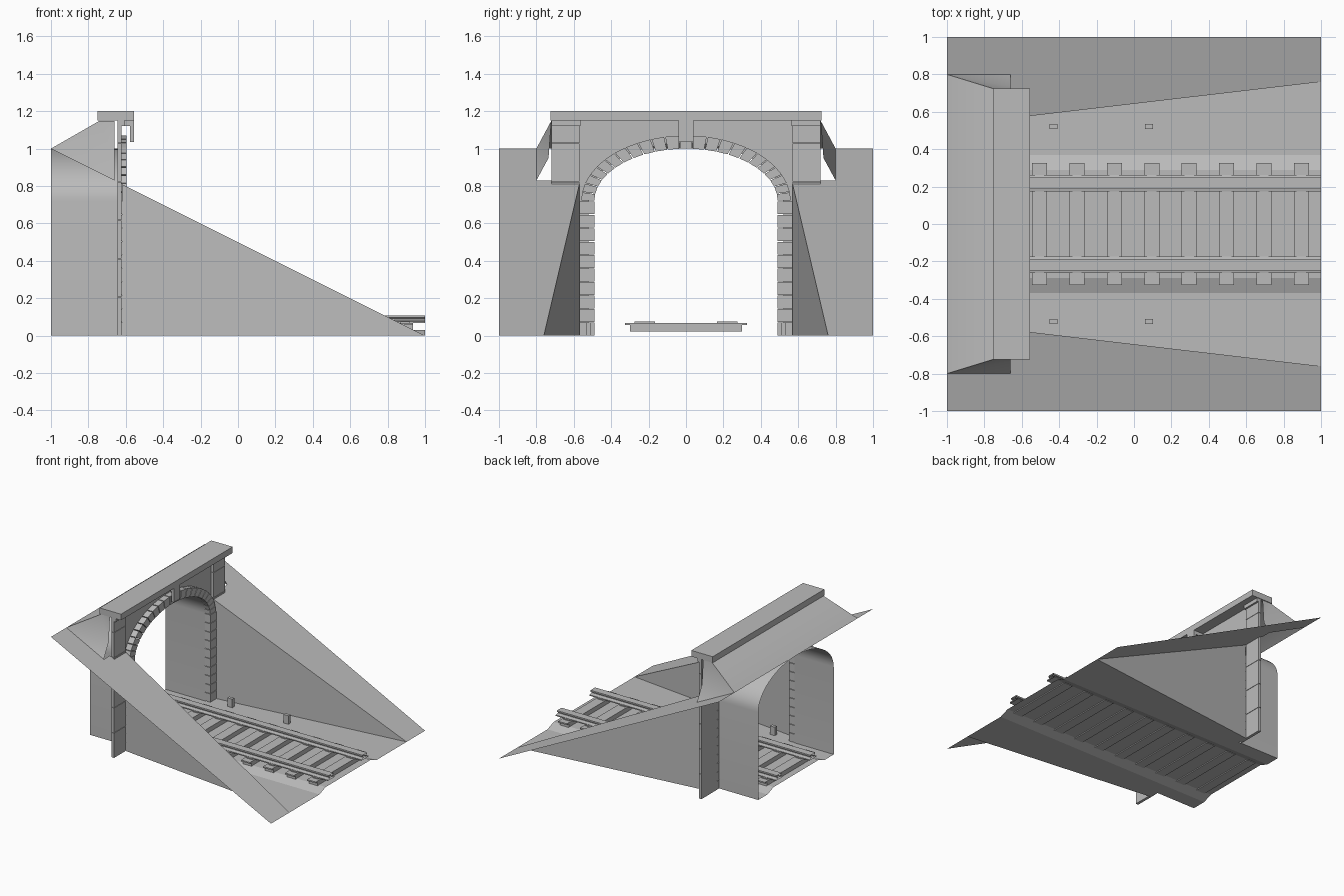
import bpy, bmesh, math
from mathutils import Vector

cube = bpy.data.objects.get("Cube")
if cube:
    bpy.data.objects.remove(cube, do_unlink=True)

grey = bpy.data.materials.new("stone_grey")
grey.use_nodes = True
COLOUR = (0.5, 0.5, 0.5, 1)
grey.diffuse_color = COLOUR
grey.node_tree.nodes["Principled BSDF"].inputs["Base Color"].default_value = COLOUR


def finish(name, bm, smooth=False):
    mesh = bpy.data.meshes.new(name)
    bm.to_mesh(mesh)
    bm.free()
    mesh.materials.append(grey)
    obj = bpy.data.objects.new(name, mesh)
    bpy.context.collection.objects.link(obj)
    if smooth:
        bpy.ops.object.select_all(action='DESELECT')
        obj.select_set(True)
        bpy.context.view_layer.objects.active = obj
        bpy.ops.object.shade_smooth_by_angle(angle=math.radians(30))
    return obj


def add_box(bm, x, y, z):
    """Closed box from (min, max) pairs."""
    verts = bmesh.ops.create_cube(bm, size=1)['verts']
    for v in verts:
        v.co = [lo + (c + 0.5) * (hi - lo) for c, (lo, hi) in zip(v.co, (x, y, z))]


def add_face(bm, points):
    bm.faces.new([bm.verts.new(p) for p in points])


def add_prism(bm, outline, x0, x1, caps=True, closed=True):
    """Extrude a (y, z) outline along x."""
    a = [bm.verts.new((x0, y, z)) for y, z in outline]
    b = [bm.verts.new((x1, y, z)) for y, z in outline]
    n = len(outline)
    for i in range(n if closed else n - 1):
        j = (i + 1) % n
        bm.faces.new((a[i], a[j], b[j], b[i]))
    if caps:
        bm.faces.new(a[::-1])
        bm.faces.new(b)
    bmesh.ops.recalc_face_normals(bm, faces=bm.faces)


def sided(y0, y1, s):
    return tuple(sorted((s * y0, s * y1)))


# Shared layout
WALL_X, PIER_X, RING_X = -0.645, -0.622, -0.595
SPRING = 0.72


def arch(t, grow=0.0):
    """Point on the tunnel arch, t from 0 to pi, grown outwards."""
    return ((0.49 + grow) * math.cos(t), SPRING + (0.28 + grow) * math.sin(t))


def hill_z(x):
    return (1 - x) / 2


# Ground with raised ballast bed
bm = bmesh.new()
bed = [(-0.37, 0), (-0.29, 0.03), (0.29, 0.03), (0.37, 0)]
add_prism(bm, bed, -1, 1, caps=False, closed=False)
for s in (-1, 1):
    add_face(bm, [(x, s * y, 0) for x, y in
                  ((-1, 0.37), (1, 0.37), (1, 0.76), (-0.62, 0.57), (-0.62, 0.49), (-1, 0.49))][::s])
finish("ground", bm)

# Sleepers with a wider top plate and rail chairs
bm = bmesh.new()
for i in range(10):
    x = -0.905 + 0.2 * i
    add_box(bm, (x - 0.04, x + 0.04), (-0.3, 0.3), (0.022, 0.056))
    add_box(bm, (x - 0.04, x + 0.04), (-0.325, 0.325), (0.056, 0.067))
    for s in (-1, 1):
        add_box(bm, (x - 0.025, x + 0.025), sided(0.165, 0.275, s), (0.067, 0.075))
finish("sleepers", bm)

# Rails, open at both ends
for s, side in ((-1, "right"), (1, "left")):
    bm = bmesh.new()
    half = [(0.045, 0.069), (0.045, 0.077), (0.014, 0.083), (0.014, 0.092),
            (0.03, 0.096), (0.03, 0.108)]
    outline = [(s * 0.218 + y, z) for y, z in half]
    outline += [(s * 0.218 - y, z) for y, z in reversed(half)]
    add_prism(bm, outline, -1, 1, caps=False)
    finish(side + "_rail", bm)

# Trackside posts
bm = bmesh.new()
for x in (-0.43, 0.08):
    for s in (-1, 1):
        add_box(bm, (x - 0.022, x + 0.022), sided(0.508, 0.535, s), (0, 0.07))
finish("trackside_posts", bm)

# Tunnel lining
bm = bmesh.new()
lining = [(0.49, 0)] + [arch(math.pi * i / 32) for i in range(33)] + [(-0.49, 0)]
add_prism(bm, lining, -1, WALL_X, caps=False, closed=False)
finish("tunnel_lining", bm, smooth=True)

# Portal wall above the arch
bm = bmesh.new()
crown = [arch(math.pi * i / 32, 0.03) for i in range(33)]
for (y0, z0), (y1, z1) in zip(crown, crown[1:]):
    add_face(bm, [(WALL_X, y0, z0), (WALL_X, y0, 1.15), (WALL_X, y1, 1.15), (WALL_X, y1, z1)])
for s in (-1, 1):
    add_face(bm, [(WALL_X, s * y, z) for y, z in
                  ((0.52, 0), (0.72, 0), (0.72, 1.15), (0.52, 1.15))][::s])
bmesh.ops.remove_doubles(bm, verts=bm.verts, dist=0.0001)
finish("portal_wall", bm)

# Arch ring: upright jamb stones and wedge stones
bm = bmesh.new()
GAP = 0.004
step = SPRING / 10
for s in (-1, 1):
    for i in range(10):
        add_box(bm, (WALL_X, RING_X), sided(0.49, 0.57, s), (i * step + GAP / 2, (i + 1) * step - GAP / 2))
stones = 23
for i in range(stones):
    t0 = math.pi * i / stones + 0.006
    t1 = math.pi * (i + 1) / stones - 0.006
    add_prism(bm, [arch(t0), arch(t0, 0.07), arch(t1, 0.07), arch(t1)], WALL_X, RING_X)
finish("arch_stones", bm)

# Keystone bracket
bm = bmesh.new()
add_box(bm, (-0.577, -0.556), (-0.04, 0.04), (1.035, 1.15))
add_box(bm, (WALL_X, -0.577), (-0.04, 0.04), (1.12, 1.15))
finish("keystone", bm)

# Side piers built of stacked blocks, each with a capital
bm = bmesh.new()
for s in (-1, 1):
    for i in range(6):
        add_box(bm, (WALL_X, PIER_X), sided(0.57, 0.72, s),
                (i * 0.206, min((i + 1) * 0.206 - 0.003, 1.12)))
    add_box(bm, (WALL_X, -0.607), sided(0.565, 0.72, s), (1.12, 1.15))
finish("side_piers", bm)

# Coping slab
bm = bmesh.new()
add_box(bm, (-0.75, -0.556), (-0.725, 0.725), (1.15, 1.2))
finish("coping_slab", bm)

# Splayed retaining walls
for s, side in ((-1, "right"), (1, "left")):
    bm = bmesh.new()
    add_face(bm, [(-0.62, s * 0.57, 0), (1, s * 0.76, 0), (-0.62, s * 0.57, hill_z(-0.62))][::s])
    finish(side + "_retaining_wall", bm)

# Embankment slopes beside the cutting
for s, side in ((-1, "right"), (1, "left")):
    bm = bmesh.new()
    plan = ((1, 0.76), (1, 1), (-1, 1), (-1, 0.8), (-0.66, 0.8), (-0.66, 0.72), (-0.62, 0.72), (-0.62, 0.57))
    add_face(bm, [(x, s * y, hill_z(x)) for x, y in plan][::s])
    finish(side + "_embankment", bm)

# Hill over the tunnel with flanks down to the embankments
bm = bmesh.new()
add_face(bm, [(-1, -0.8, 1), (-0.74, -0.72, 1.149), (-0.74, 0.72, 1.149), (-1, 0.8, 1)])
add_face(bm, [(-0.74, -0.72, 1.149), (-0.66, -0.72, 1.149), (-0.66, 0.72, 1.149), (-0.74, 0.72, 1.149)])
for s in (-1, 1):
    foot, fold = (-0.66, s * 0.8, 0.83), (-0.66, s * 0.735, 0.95)
    start, back, front = (-1, s * 0.8, 1), (-0.74, s * 0.72, 1.149), (-0.66, s * 0.72, 1.149)
    for tri in ((start, back, fold), (back, front, fold), (start, fold, foot)):
        add_face(bm, tri[::s])
bmesh.ops.remove_doubles(bm, verts=bm.verts, dist=0.0001)
bmesh.ops.recalc_face_normals(bm, faces=bm.faces)
finish("hill_top", bm, smooth=True)
